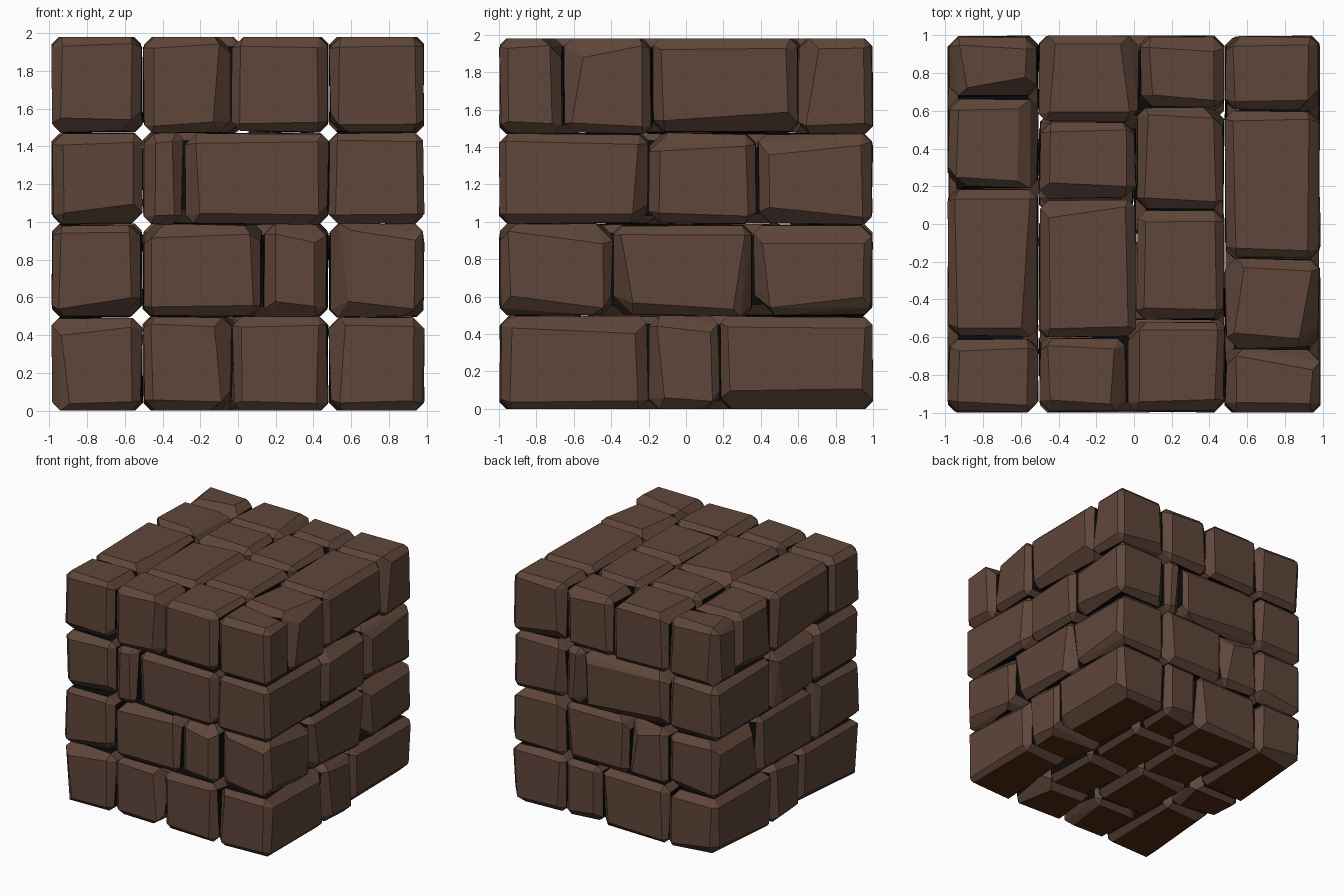
import bpy, bmesh, random
from itertools import product
from mathutils import Vector

if "Cube" in bpy.data.objects:
    bpy.data.objects.remove(bpy.data.objects["Cube"])

random.seed(7)


def material(name, srgb):
    m = bpy.data.materials.new(name)
    m.diffuse_color = [((c / 255 + 0.055) / 1.055) ** 2.4 if c > 10 else c / 255 / 12.92 for c in srgb] + [1]
    m.use_nodes = True
    m.node_tree.nodes["Principled BSDF"].inputs["Base Color"].default_value = m.diffuse_color
    return m


MATS = [material("brown stone", (95, 70, 58)),
        material("black joint", (12, 11, 10)),
        material("rust brown underside", (80, 42, 15))]

# Courses: z range, front / middle / back x split of the two inner columns,
# and the y cuts of the four columns from left to right
COURSES = [
    (0.00, 0.497, (-0.03, 0.02, 0.13),
     [(-0.18, 0.20), (-0.5, 0.1, 0.55), (-0.55, 0.0, 0.6), (-0.20, 0.18)]),
    (0.497, 0.988, (0.13, 0.0, -0.13),
     [(-0.36, 0.39), (-0.55, 0.05, 0.6), (-0.6, -0.05, 0.55), (-0.39, 0.36)]),
    (0.988, 1.474, (-0.29, 0.0, 0.29),
     [(-0.38, 0.20), (-0.6, 0.1, 0.5), (-0.5, -0.1, 0.6), (-0.20, 0.38)]),
    (1.474, 1.98, (-0.04, 0.01, 0.03),
     [(-0.60, 0.19, 0.67), (-0.60, 0.13, 0.54), (-0.51, 0.08, 0.62), (-0.66, -0.18, 0.60)]),
]


def inset():
    # mostly even chamfers, now and then a broad chipped one
    return random.uniform(0.075, 0.11) if random.random() < 0.15 else random.uniform(0.035, 0.062)


def stone(bm, lo, hi):
    """Irregularly chamfered block: three points per corner, wrapped in a convex hull."""
    part = bmesh.new()
    for signs in product((0, 1), repeat=3):
        corner = Vector([(lo, hi)[s][i] for i, s in enumerate(signs)])
        for i in range(3):
            if i != 2 or 0.01 < corner.z < 1.97:
                corner[i] += random.uniform(-0.007, 0.007)
        cut = [inset() for _ in range(3)]          # chamfer of the edge along each axis
        for face_axis in range(3):
            p = corner.copy()
            for a in range(3):
                if a != face_axis:
                    edge = 3 - a - face_axis
                    p[a] += cut[edge] * (1 - 2 * signs[a])
            part.verts.new(p)
    bmesh.ops.convex_hull(part, input=part.verts[:])
    bmesh.ops.dissolve_limit(part, angle_limit=0.1, verts=part.verts[:], edges=part.edges[:])
    bmesh.ops.recalc_face_normals(part, faces=part.faces[:])
    # flat faces hidden in joints are black, the ground side is rust brown
    for f in part.faces:
        n, c = f.normal, f.calc_center_median()
        axis = max(range(3), key=lambda i: abs(n[i]))
        if abs(n[axis]) > 0.96:
            if axis == 2:
                f.material_index = 2 if c.z < 0.05 else (0 if c.z > 1.9 else 1)
            else:
                f.material_index = 0 if abs(c[axis]) > 0.93 else 1
    tmp = bpy.data.meshes.new("tmp")
    part.to_mesh(tmp)
    part.free()
    bm.from_mesh(tmp)
    bpy.data.meshes.remove(tmp)


# One object per course of stones
for n, (z0, z1, splits, columns) in enumerate(COURSES):
    bm = bmesh.new()
    for col, cuts in enumerate(columns):
        ys = [-0.993, *cuts, 0.993]
        last = len(ys) - 2
        for row in range(last + 1):
            split = splits[0 if row == 0 else 2 if row == last else 1]
            xs = [-0.982, -0.505, split, 0.48, 0.982]
            g = 0.006
            lo = (xs[col] + (g if col else 0), ys[row] + (g if row else 0), z0 + (0.003 if n else 0))
            hi = (xs[col + 1] - (g if col < 3 else 0), ys[row + 1] - (g if row < last else 0),
                  z1 - (0.003 if n < 3 else 0))
            stone(bm, lo, hi)
    mesh = bpy.data.meshes.new(f"stone_course_{n + 1}")
    bm.to_mesh(mesh)
    bm.free()
    for m in MATS:
        mesh.materials.append(m)
    bpy.context.collection.objects.link(bpy.data.objects.new(mesh.name, mesh))
